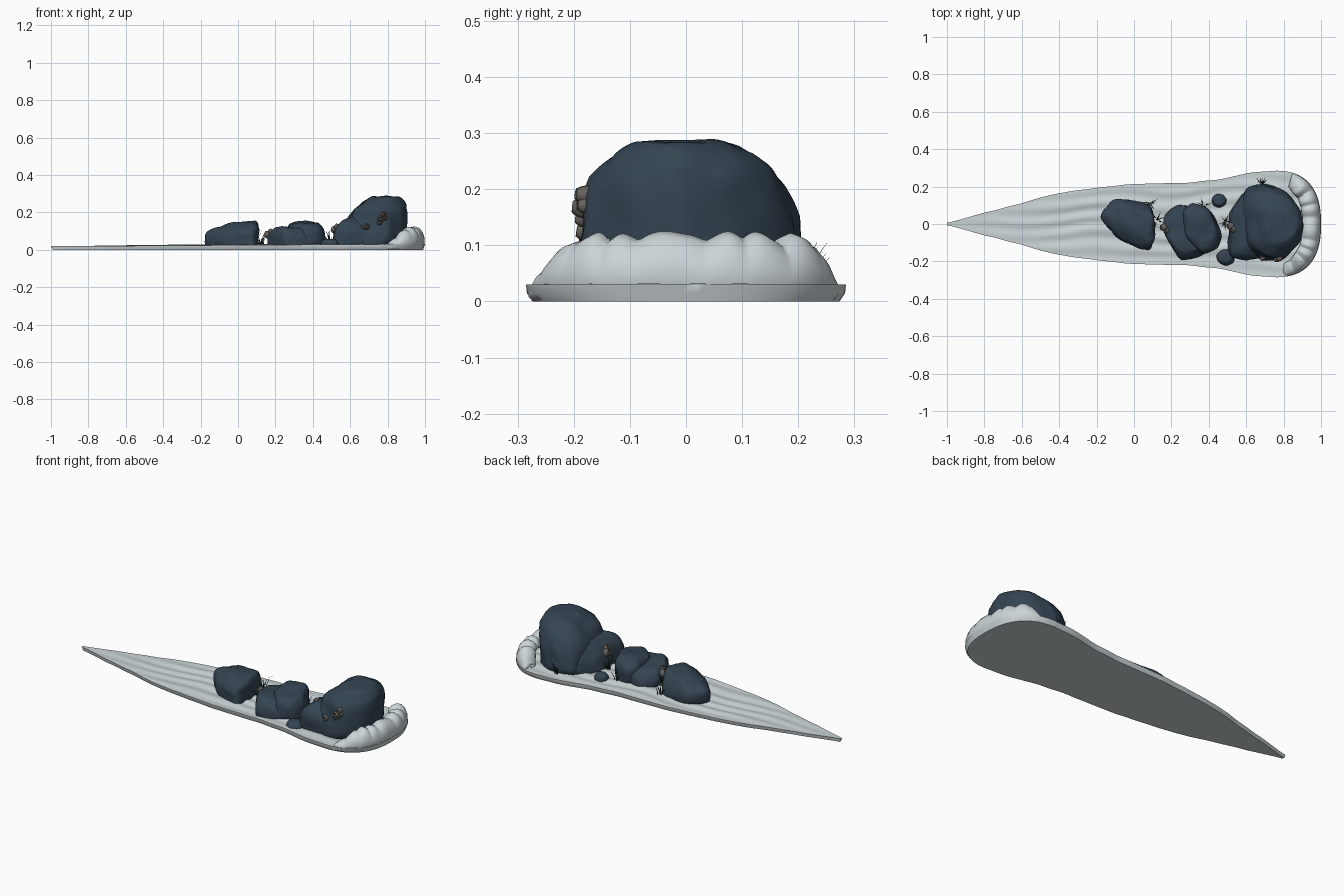
import bpy, bmesh, math, random
from mathutils import Vector, noise

random.seed(4)
if "Cube" in bpy.data.objects:
    bpy.data.objects.remove(bpy.data.objects["Cube"])


def material(name, rgb):
    m = bpy.data.materials.new(name)
    m.use_nodes = True
    m.diffuse_color = (*rgb, 1)
    m.node_tree.nodes["Principled BSDF"].inputs["Base Color"].default_value = (*rgb, 1)
    return m


FOAM = material("pale foam", (0.60, 0.66, 0.68))
STONE = material("dark blue stone", (0.035, 0.058, 0.085))
SHELL = material("barnacle grey", (0.13, 0.12, 0.105))
WEED = material("dark seaweed", (0.025, 0.035, 0.035))


def finish(name, bm, mat, angle=50):
    bmesh.ops.recalc_face_normals(bm, faces=bm.faces)
    me = bpy.data.meshes.new(name)
    bm.to_mesh(me)
    bm.free()
    me.materials.append(mat)
    ob = bpy.data.objects.new(name, me)
    bpy.context.collection.objects.link(ob)
    bpy.ops.object.select_all(action="DESELECT")
    ob.select_set(True)
    bpy.context.view_layer.objects.active = ob
    bpy.ops.object.shade_smooth_by_angle(angle=math.radians(angle))
    return ob


def loft(bm, rings):
    """Skin closed rings of points and cap both ends."""
    vs = [[bm.verts.new(p) for p in r] for r in rings]
    n = len(vs[0])
    for a, b in zip(vs, vs[1:]):
        for j in range(n):
            bm.faces.new((a[j], a[(j + 1) % n], b[(j + 1) % n], b[j]))
    bm.faces.new(vs[0])
    bm.faces.new(vs[-1])


def lookup(table, x):
    """Smooth interpolation through (x, value) pairs."""
    for (x0, a), (x1, b) in zip(table, table[1:]):
        if x <= x1:
            return a + (b - a) * max(0, (x - x0) / (x1 - x0))
    return table[-1][1]


# Water sheet: long tapered slab with rippled top and rounded end
HALF = [(-1, .004), (-.8, .06), (-.6, .112), (-.4, .167), (-.2, .193), (0, .214),
        (.3, .222), (.45, .236), (.6, .27), (.7, .283), (.75, .285)]


def half_width(x):
    if x > .75:
        return max(.004, .285 * (1 - ((x - .75) / .25) ** 2.5) ** .4)
    w = (lookup(HALF, x - .03) + lookup(HALF, x) + lookup(HALF, x + .03)) / 3
    return w + .004 * noise.noise((x * 9, 0, 2)) * (x > -.9)


bm = bmesh.new()
rings, N, M = [], 130, 40
for i in range(N + 1):
    x = -1 + 2 * math.sin(math.pi / 2 * i / N)
    w = half_width(x)
    ring = []
    for j in range(M + 1):
        v = -1 + 2 * j / M
        y = v * w
        calm = min(1, w / .2) * (1 - v ** 6)
        z = .019 + .006 * (x + 1) + .004 * calm * math.sin(y * 75 + 4 * noise.noise((x * 2.5, y * 4, 0)))
        z += .004 * calm * noise.noise((x * 4, y * 12, 5))
        ring.append((x, y, z))
    ring += [(x * .995, w * .995, .015), (x * .99, w * .96, 0), (x * .99, -w * .96, 0), (x * .995, -w * .995, .015)]
    rings.append(ring)
loft(bm, rings)
finish("water_sheet", bm, FOAM)

# Curling wave: spiral section (inward, up) swept round the wide end
SECTION = [(.014, .004), (.003, .03), (.002, .06), (.012, .09), (.03, .112), (.055, .12), (.082, .112),
           (.1, .092), (.102, .07), (.088, .053), (.068, .052), (.058, .066), (.066, .08), (.078, .078),
           (.072, .094), (.05, .098), (.034, .08), (.034, .05), (.05, .028), (.09, .022), (.09, .004)]


def edge(t):
    c, s = math.cos(t), math.sin(t)
    return Vector((.75 + .25 * c ** .8, .285 * math.copysign(abs(s) ** .8, s), 0))


bm = bmesh.new()
rings, K = [], 110
for i in range(K + 1):
    f = i / K
    t = math.radians(-82 + f * 154)
    p = edge(t)
    d = edge(t + .01) - edge(t - .01)
    inward = Vector((-d.y, d.x, 0)).normalized()
    grow = min(1, .3 + f * 3.2, .5 + (1 - f) * 5)
    lump = .9 + .12 * abs(math.sin(f * math.pi * 9 + 1.2 * noise.noise((f * 5, 0, 0))))
    lump += .08 * noise.noise((f * 7, 3, 0))
    rings.append([p + inward * (u * (.55 + .45 * grow) * (.8 + .2 * lump)) + Vector((0, 0, z * grow * lump))
                  for u, z in SECTION])
loft(bm, rings)
finish("curling_wave", bm, FOAM, 60)


# Rocks: hull of stacked scaled outlines, softened and roughened
def rock(name, outline, levels, rough=.012):
    bm = bmesh.new()
    cx = sum(p[0] for p in outline) / len(outline)
    cy = sum(p[1] for p in outline) / len(outline)
    for z, s, dx, dy in levels:
        for k, (x, y) in enumerate(outline):
            q = s * (1.02 + random.uniform(-.03, .03))
            bm.verts.new((cx + (x - cx) * q + dx, cy + (y - cy) * q + dy, z + random.uniform(-.004, .004)))
    hull = bmesh.ops.convex_hull(bm, input=bm.verts[:])
    junk = {g for g in hull["geom_interior"] + hull["geom_unused"] if isinstance(g, bmesh.types.BMVert)}
    bmesh.ops.delete(bm, geom=list(junk), context="VERTS")
    bmesh.ops.subdivide_edges(bm, edges=bm.edges[:], cuts=4, use_grid_fill=True)
    for _ in range(4):
        bmesh.ops.smooth_vert(bm, verts=bm.verts[:], factor=.5, use_axis_x=True, use_axis_y=True, use_axis_z=True)
    bm.normal_update()
    for v in bm.verts:
        v.co += v.normal * (rough * noise.noise(v.co * 11) + rough * .3 * noise.noise(v.co * 30))
    return finish(name, bm, STONE, 60)


far = rock("far_rock",
           [(-.18, .03), (-.165, .08), (-.10, .135), (-.02, .112), (.09, .1), (.112, .03),
            (.112, -.08), (.08, -.14), (.01, -.13), (-.07, -.08)],
           [(.01, 1, 0, 0), (.085, .98, 0, 0), (.12, .82, .02, 0), (.147, .5, .045, .01)])
mid_low = rock("middle_rock_low",
               [(.15, -.05), (.16, .03), (.23, .1), (.3, .1), (.42, -.13), (.34, -.18), (.25, -.2), (.2, -.13)],
               [(.01, 1, 0, 0), (.075, .98, 0, 0), (.115, .72, 0, 0)])
rock("middle_rock_high",
     [(.26, -.04), (.25, .07), (.31, .108), (.40, .09), (.465, -.04), (.45, -.13), (.36, -.16), (.29, -.1)],
     [(.01, 1, 0, 0), (.09, .99, 0, 0), (.13, .85, .005, 0), (.147, .62, .01, .01)])
big_low = rock("large_rock_low",
               [(.495, -.18), (.505, -.03), (.515, .06), (.57, .16), (.68, .18), (.72, -.17), (.62, -.195)],
               [(.01, 1, 0, 0), (.1, .97, .01, 0), (.14, .85, .03, 0), (.175, .6, .05, 0)])
big = rock("large_rock_high",
           [(.57, .1), (.6, .18), (.69, .212), (.79, .185), (.875, .1), (.905, 0),
            (.875, -.1), (.80, -.185), (.68, -.195), (.58, -.12)],
           [(.01, 1, 0, 0), (.13, .98, 0, 0), (.21, .88, .025, -.005), (.25, .7, .045, -.01), (.282, .47, .055, -.02)])

# Pebbles
for name, x, y, r in (("pebble_left", .455, .125, .044), ("pebble_right", .49, -.178, .054)):
    ring = [(x + r * math.cos(a), y + r * .9 * math.sin(a)) for a in (.2, 1, 2, 2.9, 3.8, 4.7, 5.6)]
    rock(name, ring, [(.01, 1, 0, 0), (.04, .95, 0, 0), (.058, .6, 0, 0)], .004)

# Barnacles: small open cones sitting on the rocks
bpy.context.view_layer.update()
bm = bmesh.new()
for host, spot, r in ((big, (.77, -.25, .17), .02), (big, (.79, -.25, .2), .018), (big, (.75, -.25, .145), .014),
                      (big, (.69, -.25, .135), .018), (big, (.80, -.25, .175), .014), (big_low, (.47, 0, .13), .022),
                      (big_low, (.49, -.03, .16), .018), (mid_low, (.12, -.02, .1), .022), (mid_low, (.14, -.04, .13), .015)):
    ok, loc, nor, _ = host.closest_point_on_mesh(Vector(spot))
    side = nor.orthogonal().normalized()
    up = nor.cross(side)
    loft(bm, [[loc + nor * (h * r) + (side * math.cos(a) + up * math.sin(a)) * (r * s)
               for a in (k * math.tau / 9 for k in range(9))]
              for h, s in ((-.3, 1.05), (.3, .9), (.9, .55), (.8, .35), (.4, .25))])
finish("barnacles", bm, SHELL, 40)

# Seaweed: tufts of thin bending blades
bm = bmesh.new()
for x, y in ((.085, .112), (.37, .10), (.68, .208), (.12, .02), (.49, .01)):
    for _ in range(9):
        a, h = random.uniform(0, math.tau), random.uniform(.045, .085)
        lean = Vector((math.cos(a), math.sin(a), 0))
        cross = Vector((-lean.y, lean.x, 0))
        root = Vector((x, y, .022)) + lean * random.uniform(0, .014)
        rings = []
        for f in (0, .35, .7, 1):
            c = root + lean * (.035 * f * f) + Vector((0, 0, h * f))
            w = .0035 * (1.1 - f)
            rings.append([c + cross * w, c - cross * w, c + lean * w])
        loft(bm, rings)
finish("seaweed", bm, WEED, 40)
